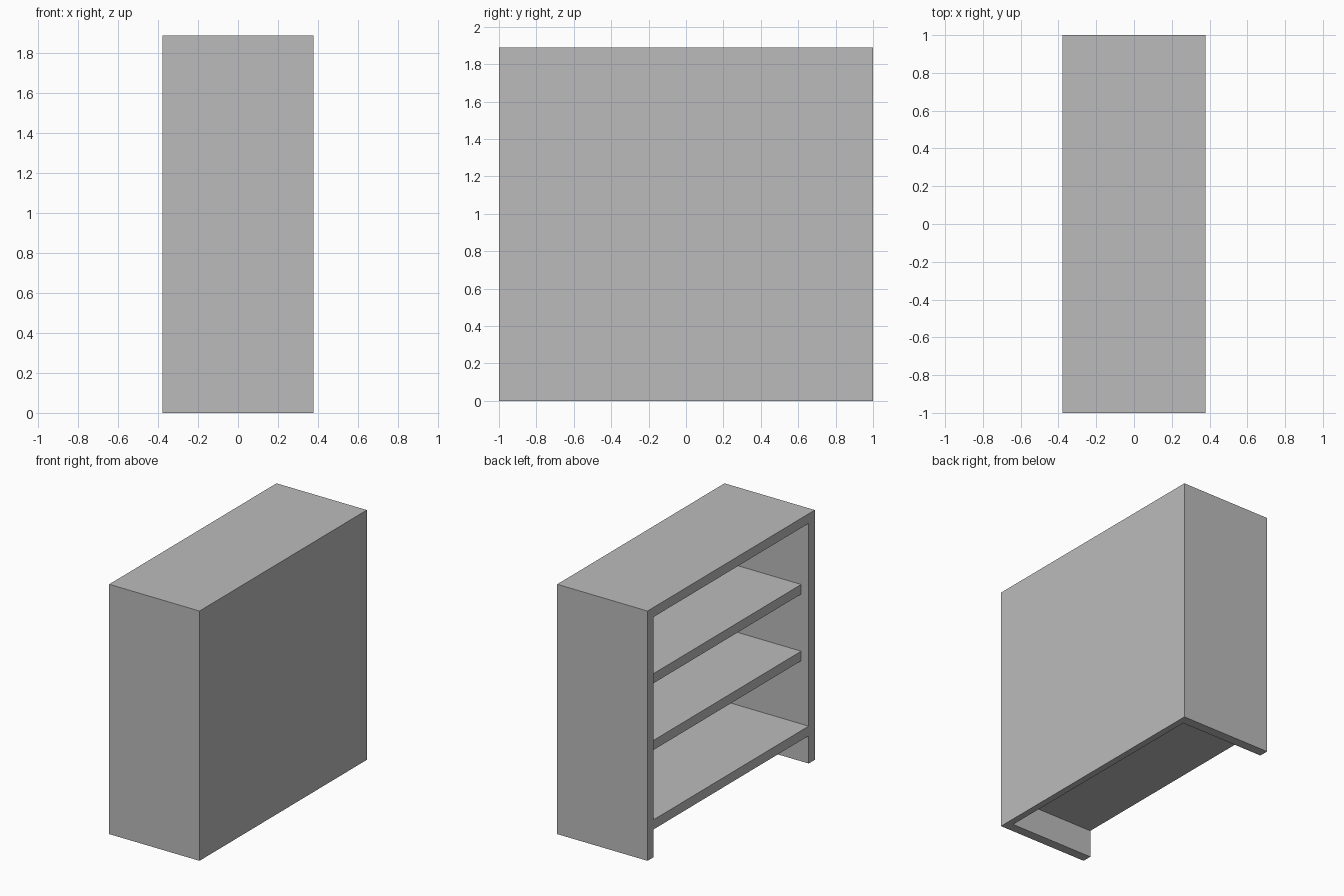
import bpy
from mathutils import Vector

cube = bpy.data.objects.get("Cube")
if cube:
    bpy.data.objects.remove(cube, do_unlink=True)

# Overall size and board thicknesses
HALF_X, HALF_Y, HEIGHT = 0.378, 1.0, 1.89
BOARD, BACK = 0.073, 0.05
RECESS = 0.063
INNER_Y = HALF_Y - BOARD
INNER_X = HALF_X - BACK

grey = bpy.data.materials.new("plain_grey")
grey.use_nodes = True
colour = (0.5, 0.5, 0.5, 1.0)
grey.diffuse_color = colour
grey.node_tree.nodes["Principled BSDF"].inputs["Base Color"].default_value = colour


def board(name, low, high):
    """Flat board spanning two opposite corners."""
    low, high = Vector(low), Vector(high)
    bpy.ops.mesh.primitive_cube_add(size=1, location=(low + high) / 2)
    obj = bpy.context.object
    obj.name = name
    for v in obj.data.vertices:
        v.co *= high - low
    obj.data.materials.append(grey)
    return obj


# Upright side panels
for name, side in (("front_side_panel", -1), ("rear_side_panel", 1)):
    ys = sorted((side * INNER_Y, side * HALF_Y))
    board(name, (-HALF_X, ys[0], 0), (HALF_X, ys[1], HEIGHT))

# Closed back, between the side panels
board("back_panel", (INNER_X, -INNER_Y, 0), (HALF_X, INNER_Y, HEIGHT))

# Top and bottom boards flush with the open face, inner shelves set back
for name, z, inset in (("top_board", HEIGHT - BOARD, 0),
                       ("upper_shelf", 1.265, RECESS),
                       ("lower_shelf", 0.76, RECESS),
                       ("bottom_board", 0.21, 0)):
    board(name, (-HALF_X + inset, -INNER_Y, z), (INNER_X, INNER_Y, z + BOARD))
